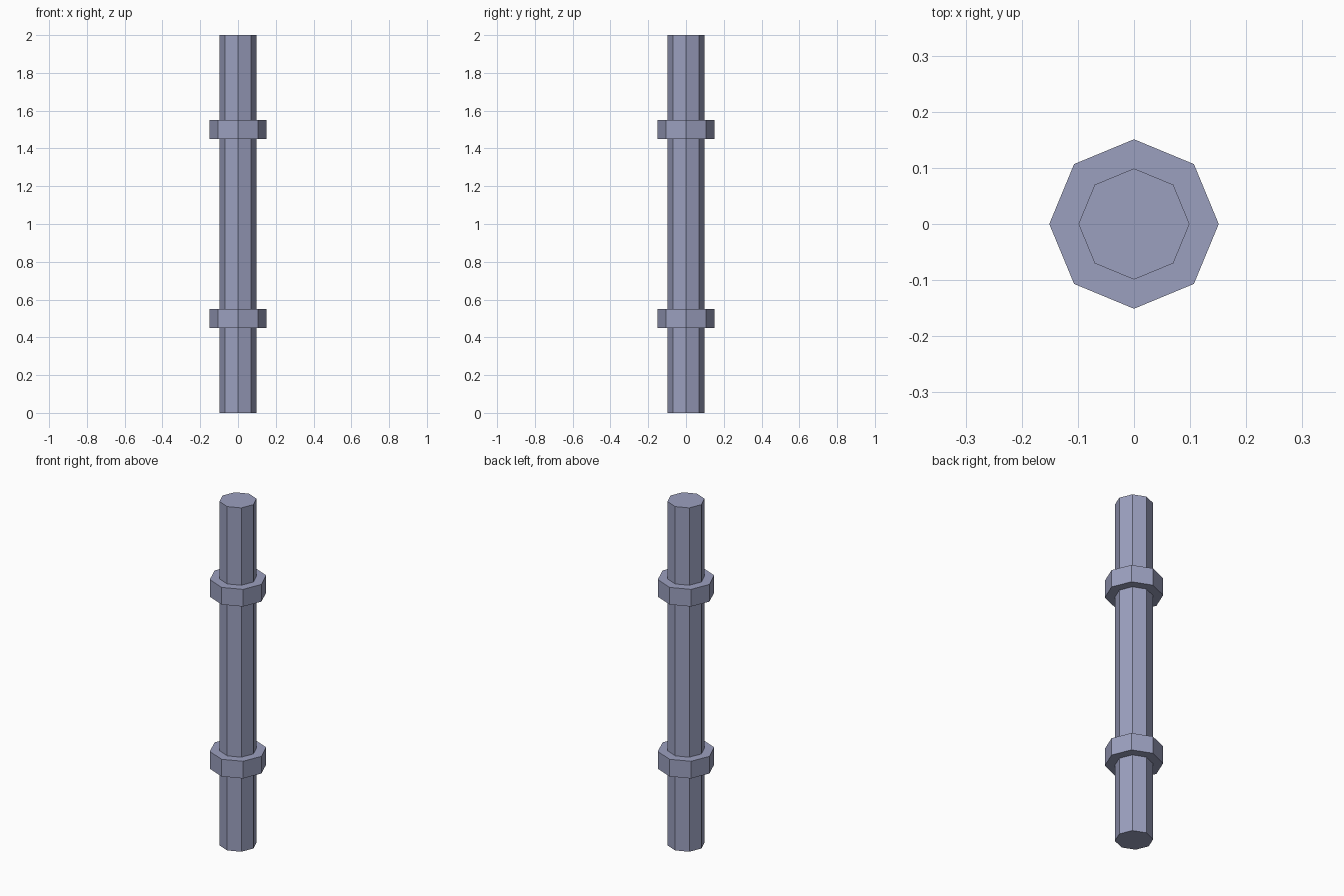
import bpy
import math

if "Cube" in bpy.data.objects:
    bpy.data.objects.remove(bpy.data.objects["Cube"])

# One blue-grey metal colour
metal = bpy.data.materials.new("blue_grey_metal")
metal.diffuse_color = (0.33, 0.35, 0.52, 1.0)
metal.use_nodes = True
metal.node_tree.nodes["Principled BSDF"].inputs["Base Color"].default_value = metal.diffuse_color


def octagon(name, radius, z_low, z_high):
    """Flat-faced eight-sided prism with corners on the x and y axes."""
    bpy.ops.mesh.primitive_cylinder_add(
        vertices=8, radius=radius, depth=z_high - z_low,
        location=(0, 0, (z_low + z_high) / 2))
    obj = bpy.context.object
    obj.name = name
    obj.data.materials.append(metal)
    return obj


# Long pipe
octagon("pipe_shaft", 0.099, 0.0, 2.0)

# Two collars around the pipe
for label, z in (("lower", 0.5), ("upper", 1.5)):
    octagon(label + "_collar", 0.151, z - 0.05, z + 0.05)
